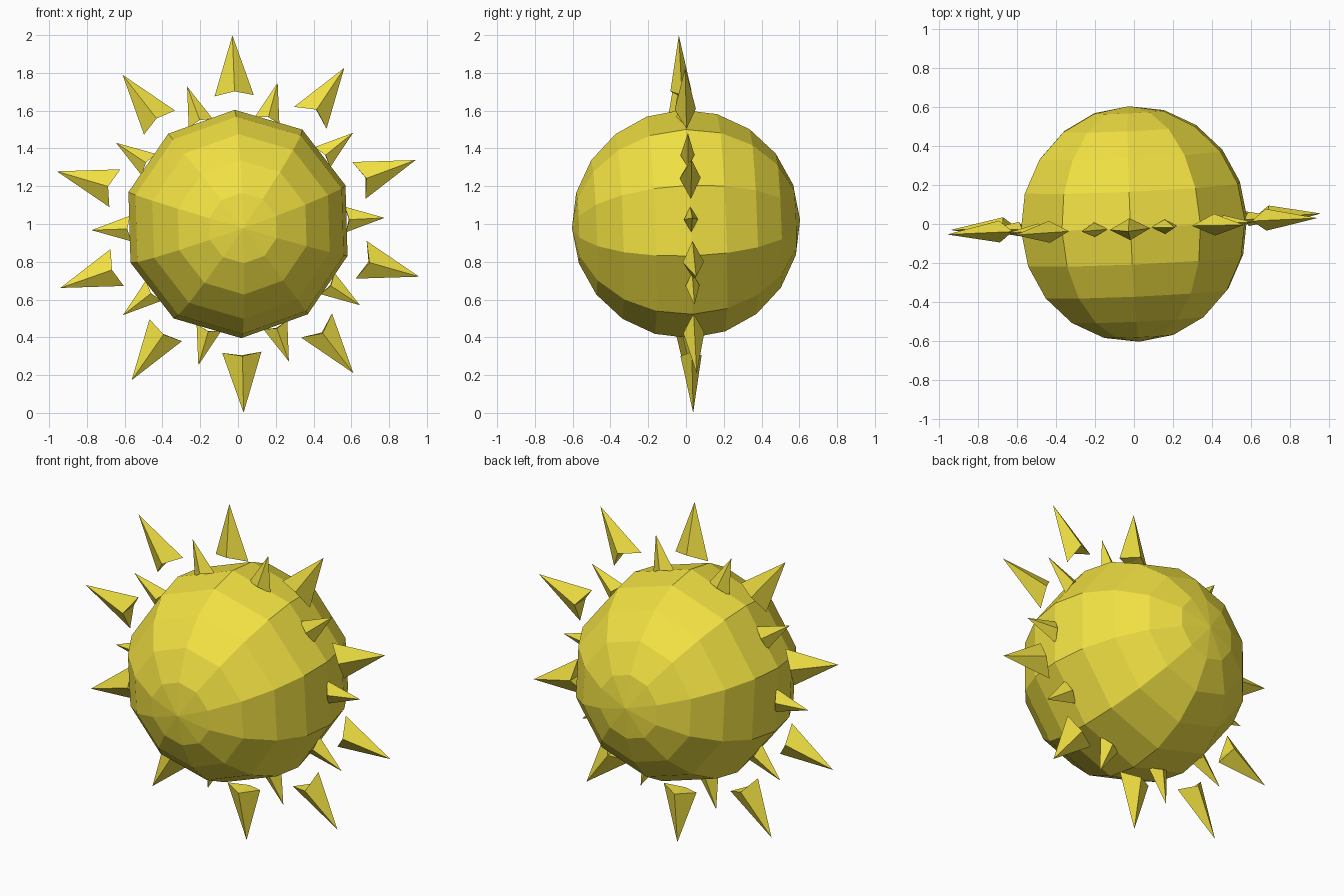
import bpy
from math import sin, cos, pi, radians
from mathutils import Matrix, Vector

if "Cube" in bpy.data.objects:
    bpy.data.objects.remove(bpy.data.objects["Cube"])

gold = bpy.data.materials.new("gold")
gold.diffuse_color = (0.88, 0.75, 0.055, 1)
gold.use_nodes = True
gold.node_tree.nodes["Principled BSDF"].inputs["Base Color"].default_value = gold.diffuse_color

# The whole sun leans slightly around its centre
CENTRE = Vector((0, 0, 1.0))
LEAN = Matrix.Rotation(radians(2.6), 3, 'Z') @ Matrix.Rotation(radians(2.1), 3, 'X')
N = 10
START = 91.8


def polar(radius, degrees, y=0.0):
    a = radians(degrees)
    return Vector((radius * cos(a), y, radius * sin(a)))


def make(name, verts, faces):
    mesh = bpy.data.meshes.new(name)
    mesh.from_pydata([LEAN @ v + CENTRE for v in verts], [], faces)
    mesh.materials.append(gold)
    mesh.validate()
    obj = bpy.data.objects.new(name, mesh)
    bpy.context.collection.objects.link(obj)
    # Consistent outward normals
    bpy.context.view_layer.objects.active = obj
    obj.select_set(True)
    bpy.ops.object.mode_set(mode='EDIT')
    bpy.ops.mesh.select_all(action='SELECT')
    bpy.ops.mesh.normals_make_consistent(inside=False)
    bpy.ops.object.mode_set(mode='OBJECT')
    obj.select_set(False)
    return obj


# Sun ball: ten-sided sphere with its poles facing front and back
R = 0.605
verts = [Vector((0, -R, 0)), Vector((0, R, 0))]
for ring in range(1, N):
    t = pi * ring / N
    verts += [polar(R * sin(t), START - 36 * k, -R * cos(t)) for k in range(N)]
faces = []
for k in range(N):
    n = (k + 1) % N
    faces.append((0, 2 + k, 2 + n))
    last = 2 + (N - 2) * N
    faces.append((1, last + n, last + k))
    for ring in range(N - 2):
        a = 2 + ring * N
        faces.append((a + k, a + N + k, a + N + n, a + n))
make("sun_ball", verts, faces)


def spike(name, degrees, tip, length, half_width, half_depth, notch):
    """Four-sided ray with a notched base; the tip points away from the ball."""
    out = polar(1, degrees)
    side = polar(1, degrees - 90)
    depth = Vector((0, half_depth, 0))
    base = out * (tip - length)
    mid = base + out * notch
    verts = [out * tip, base - side * half_width, mid - depth,
             base + side * half_width, mid + depth]
    faces = [(0, 1, 2), (0, 2, 3), (0, 3, 4), (0, 4, 1), (1, 4, 2), (3, 2, 4)]
    make(name, verts, faces)


# Depth of the base notch of each large ray, clockwise from the top
notches = [0.025, 0.055, 0.04, 0.043, 0.05, 0.018, 0.025, 0.032, 0.04, 0.03]
for k in range(N):
    spike(f"large_ray_{k + 1}", START - 36 * k, 1.0, 0.32, 0.104, 0.056, notches[k])
    spike(f"small_ray_{k + 1}", START + 18.6 - 36 * k, 0.777, 0.208, 0.068, 0.037, 0.02)
